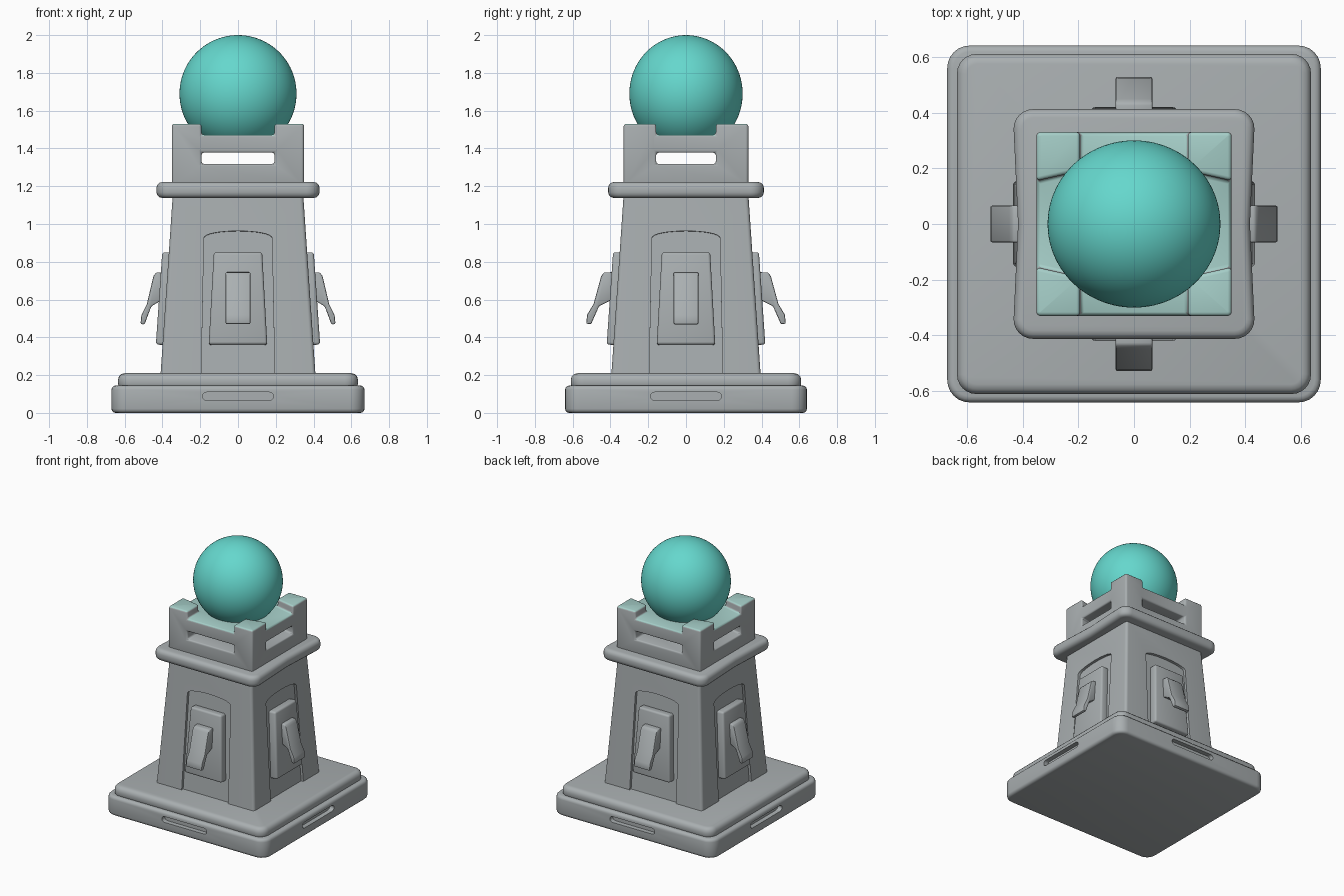
import bpy, bmesh, math
from mathutils import Matrix

cube = bpy.data.objects.get("Cube")
if cube:
    bpy.data.objects.remove(cube, do_unlink=True)


def material(name, rgb):
    m = bpy.data.materials.new(name)
    m.use_nodes = True
    m.diffuse_color = (*rgb, 1)
    m.node_tree.nodes["Principled BSDF"].inputs["Base Color"].default_value = (*rgb, 1)
    return m


STONE = material("grey stone", (0.40, 0.43, 0.44))
PALE = material("pale teal", (0.38, 0.62, 0.58))
TEAL = material("teal", (0.13, 0.68, 0.61))


def finish(name, bm, mat):
    bmesh.ops.recalc_face_normals(bm, faces=bm.faces)
    mesh = bpy.data.meshes.new(name)
    bm.to_mesh(mesh)
    bm.free()
    mesh.materials.append(mat)
    ob = bpy.data.objects.new(name, mesh)
    bpy.context.collection.objects.link(ob)
    return ob


def loft(name, rings):
    """Skin closed rings of 3D points and cap both ends."""
    bm = bmesh.new()
    loops = [[bm.verts.new(p) for p in ring] for ring in rings]
    n = len(loops[0])
    for a, b in zip(loops, loops[1:]):
        for i in range(n):
            j = (i + 1) % n
            bm.faces.new((a[i], a[j], b[j], b[i]))
    bm.faces.new(loops[0])
    bm.faces.new(loops[-1])
    return finish(name, bm, STONE)


def rounded_rect(hx, hy, z, r, waist=0.0):
    """Rounded rectangle; waist pulls the middle of the x sides inward."""
    pts = []
    for k, (sx, sy) in enumerate([(1, 1), (-1, 1), (-1, -1), (1, -1)]):
        for i in range(7):
            a = math.radians(90 * k + 15 * i)
            pts.append((sx * (hx - r) + r * math.cos(a), sy * (hy - r) + r * math.sin(a), z))
        if waist and k in (1, 3):
            pts.append((sx * (hx - waist), 0, z))
    return pts


def activate(ob):
    bpy.ops.object.select_all(action='DESELECT')
    ob.select_set(True)
    bpy.context.view_layer.objects.active = ob


def bevel(ob, width, segments=3):
    activate(ob)
    m = ob.modifiers.new("bevel", 'BEVEL')
    m.width, m.segments = width, segments
    m.limit_method, m.angle_limit = 'ANGLE', math.radians(35)
    bpy.ops.object.modifier_apply(modifier=m.name)


def cut(ob, cutter):
    activate(ob)
    m = ob.modifiers.new("cut", 'BOOLEAN')
    m.operation, m.solver, m.object = 'DIFFERENCE', 'EXACT', cutter
    bpy.ops.object.modifier_apply(modifier=m.name)
    bpy.data.objects.remove(cutter, do_unlink=True)


def smooth(ob):
    activate(ob)
    bpy.ops.object.shade_smooth_by_angle(angle=math.radians(40))


def place(ob, mat):
    ob.data.transform(mat)
    return ob


def slab(name, hx, hy, z0, z1, r, edge, waist=0.0):
    ob = loft(name, [rounded_rect(hx, hy, z, r, waist) for z in (z0, z1)])
    bevel(ob, edge)
    return ob


# Stepped base, with a rounded hand slot in each side
base = slab("base", 0.67, 0.64, 0, 0.145, 0.08, 0.022)
for k in range(4):
    d = 0.64 if k % 2 == 0 else 0.67
    outline = [(s * (0.165 + 0.022 * math.cos(a)), 0.088 + s * 0.022 * math.sin(a))
               for s in (1, -1) for a in [math.radians(30 * i - 90) for i in range(7)]]
    slot = loft("slot_cutter", [[(x, y, z) for x, z in outline] for y in (-d - 0.1, -d + 0.035)])
    cut(base, place(slot, Matrix.Rotation(k * math.pi / 2, 4, 'Z')))
smooth(base)
smooth(slab("base_step", 0.635, 0.61, 0.12, 0.21, 0.07, 0.035))

# Tapered tower
tower = loft("tower", [rounded_rect(0.415, 0.40, 0.13, 0.02),
                       rounded_rect(0.345, 0.33, 1.16, 0.02)])
TILT = -0.069


def wall_frame(k):
    d = 0.395 if k % 2 == 0 else 0.41
    return (Matrix.Rotation(k * math.pi / 2, 4, 'Z') @ Matrix.Translation((0, -d, 0.2))
            @ Matrix.Rotation(TILT, 4, 'X'))


# Arched recess, raised plate and hook on each wall (wall plane is local y = 0)
arch = [(-0.195, -0.04), (0.195, -0.04), (0.18, 0.73)]
arch += [(0.18 * math.cos(a), 0.73 + 0.035 * math.sin(a))
         for a in [math.pi * i / 10 for i in range(1, 10)]] + [(-0.18, 0.73)]
plate_shape = [(-0.155, 0.16), (0.155, 0.16), (0.128, 0.65), (-0.128, 0.65)]
hook_shape = [(0.02, 0.545), (0.075, 0.54), (0.09, 0.52), (0.12, 0.37), (0.15, 0.31),
              (0.152, 0.262), (0.125, 0.262), (0.112, 0.30), (0.09, 0.36), (0.02, 0.40)]
sides = ["front", "left", "back", "right"]
for k, side in enumerate(sides):
    frame = wall_frame(k)
    cutter = loft("arch_cutter", [[(x, y, z) for x, z in arch] for y in (-0.1, 0.018)])
    cut(tower, place(cutter, frame))

    plate = loft(side + "_plate", [[(x, y, z) for x, z in plate_shape] for y in (0.03, -0.036)])
    bevel(plate, 0.014)
    smooth(place(plate, frame))

    reach = 1.0 if k % 2 == 0 else 0.82
    hook = loft(side + "_hook", [[(x, -o * reach, z) for o, z in hook_shape] for x in (-0.066, 0.066)])
    bevel(hook, 0.007, 2)
    smooth(place(hook, frame))
smooth(tower)

# Rounded collar
smooth(slab("collar", 0.432, 0.412, 1.138, 1.222, 0.07, 0.03, waist=0.016))

# Crown: block with open slots and a cross-shaped notch leaving four corner posts
crown = loft("crown", [rounded_rect(0.35, 0.33, z, 0.015) for z in (1.2, 1.53)])
quarter = [(1, 0.155), (0.35, 0.155), (0.193, 0.19), (0.193, 1)]
cross = []
for sx, sy in [(1, 1), (-1, 1), (-1, -1), (1, -1)]:
    pts = [(sx * x, sy * y) for x, y in quarter]
    cross += pts if sx * sy > 0 else pts[::-1]
for z0, z1 in [(1.318, 1.378), (1.472, 1.7)]:
    cut(crown, loft("cross_cutter", [[(x, y, z) for x, y in cross] for z in (z0, z1)]))
bevel(crown, 0.014)
crown.data.materials.append(PALE)
for f in crown.data.polygons:
    if f.normal.z > 0.6 and f.center.z > 1.42:
        f.material_index = 1
smooth(crown)

# Large ball resting in the crown
bm = bmesh.new()
bmesh.ops.create_icosphere(bm, subdivisions=5, radius=1)
ball = finish("ball", bm, TEAL)
place(ball, Matrix.Translation((0, 0, 1.69)) @ Matrix.Diagonal((0.31, 0.30, 0.31, 1)))
smooth(ball)
